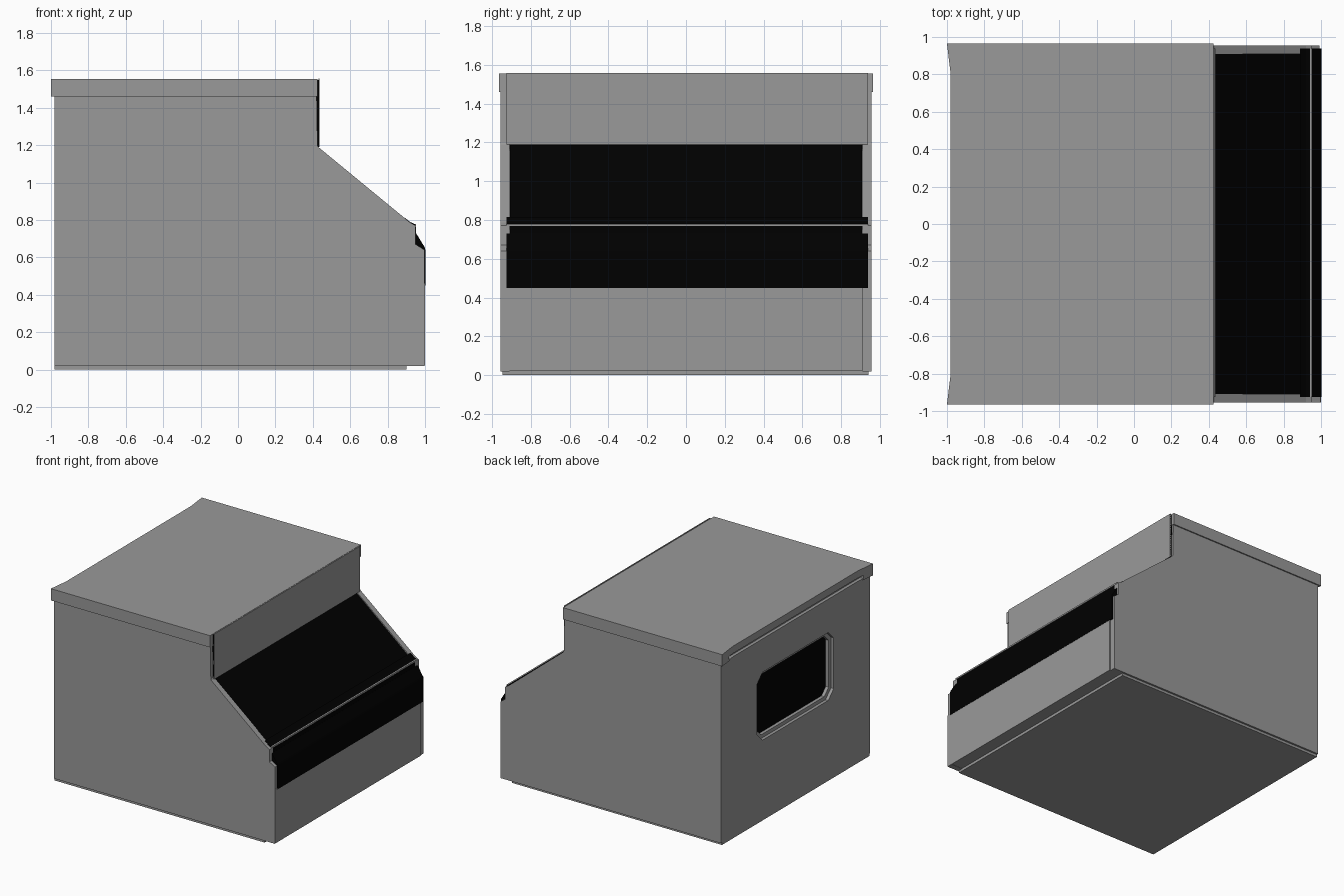
import bpy, bmesh

if "Cube" in bpy.data.objects:
    bpy.data.objects.remove(bpy.data.objects["Cube"])


def material(name, v):
    m = bpy.data.materials.new(name)
    m.diffuse_color = (v, v, v, 1)
    m.use_nodes = True
    m.node_tree.nodes["Principled BSDF"].inputs["Base Color"].default_value = m.diffuse_color
    return m


black = material("black_panel", 0.0)
grey = material("grey_metal", 0.32)


def prism(name, pts, axis, lo, hi, mat=grey):
    """Extrude a 2D outline along an axis: x -> (y,z), y -> (x,z), z -> (x,y)."""
    place = {"x": lambda a, b, t: (t, a, b),
             "y": lambda a, b, t: (a, t, b),
             "z": lambda a, b, t: (a, b, t)}[axis]
    bm = bmesh.new()
    ends = [[bm.verts.new(place(a, b, t)) for a, b in pts] for t in (lo, hi)]
    for ring in ends:
        bm.faces.new(ring)
    n = len(pts)
    for i in range(n):
        j = (i + 1) % n
        bm.faces.new((ends[0][i], ends[0][j], ends[1][j], ends[1][i]))
    bmesh.ops.recalc_face_normals(bm, faces=bm.faces[:])
    me = bpy.data.meshes.new(name)
    bm.to_mesh(me)
    bm.free()
    ob = bpy.data.objects.new(name, me)
    bpy.context.collection.objects.link(ob)
    me.materials.append(mat)
    return ob


def box(name, x, y, z, mat=grey):
    return prism(name, [(x[0], y[0]), (x[1], y[0]), (x[1], y[1]), (x[0], y[1])], "z", *z, mat)


def chamfered(y, z0, z1, c):
    """Symmetric rectangle in the y-z plane with cut corners."""
    return [(-y + c, z0), (y - c, z0), (y, z0 + c), (y, z1 - c),
            (y - c, z1), (-y + c, z1), (-y, z1 - c), (-y, z0 + c)]


def cut(ob, cutter):
    mod = ob.modifiers.new("cut", "BOOLEAN")
    mod.operation, mod.solver, mod.object = "DIFFERENCE", "EXACT", cutter
    bpy.context.view_layer.objects.active = ob
    bpy.ops.object.modifier_apply(modifier=mod.name)
    bpy.data.objects.remove(cutter)


# Base plate
box("base_plate", (-0.98, 0.90), (-0.945, 0.94), (0, 0.025))

# Side panels with the stepped, sloping front; the right one sits slightly back
for s, label, front in ((-1, "left", 0.998), (1, "right", 0.992)):
    side = [(-0.98, 0.02), (front, 0.02), (front, 0.64), (0.95, 0.67), (0.95, 0.77),
            (0.92, 0.787), (0.43, 1.19), (0.425, 1.2), (0.42, 1.5), (-0.98, 1.5)]
    prism(f"side_panel_{label}", side, "y", s * 0.91, s * 0.955)

# Cabinet core, sunk slightly between the side panels
core = [(-0.98, 0.022), (0.99, 0.022), (0.99, 0.62), (0.93, 0.70), (0.90, 0.77),
        (0.42, 1.16), (0.42, 1.5), (-0.98, 1.5)]
body = prism("cabinet_body", core, "y", -0.91, 0.91)

# Stepped window recess in the back
cut(body, prism("cutter", chamfered(0.49, 0.65, 1.20, 0.07), "x", -1.1, -0.955))
cut(body, prism("cutter", chamfered(0.46, 0.68, 1.17, 0.055), "x", -1.1, -0.92))
prism("back_window", chamfered(0.459, 0.681, 1.169, 0.055), "x", -0.93, -0.915, black)

# Lower front panel
box("lower_front_panel", (0.98, 1.0), (-0.955, 0.91), (0.022, 0.46))

# Lid with flared back corners
lid = prism("lid", [(-1.0, -0.965), (0.425, -0.965), (0.425, 0.965), (-1.0, 0.965),
                    (-0.98, 0.80), (-0.98, -0.80)], "z", 1.46, 1.555)

# Finger groove under the back edge of the lid
for ob in (lid, body):
    cut(ob, box("cutter", (-1.1, -0.955), (-0.86, 0.86), (1.47, 1.497)))

# Upright front panel under the lid edge
box("upper_panel_backing", (0.40, 0.433), (-0.925, 0.938), (1.19, 1.55), black)
box("upper_front_panel", (0.43, 0.437), (-0.925, 0.938), (1.19, 1.557))

# Sloping display panel
prism("sloping_panel", [(0.42, 1.187), (0.425, 1.187), (0.92, 0.777), (0.90, 0.76), (0.42, 1.15)],
      "y", -0.908, 0.908, black)

# Trim rail, recess and light strip at the foot of the slope
prism("trim_rail", [(0.888, 0.815), (0.92, 0.79), (0.945, 0.778), (0.948, 0.75), (0.89, 0.75)],
      "y", -0.925, 0.938, black)
box("trim_recess", (0.89, 0.951), (-0.908, 0.908), (0.70, 0.765), black)
box("trim_strip", (0.935, 0.952), (-0.925, 0.938), (0.768, 0.78))

# Bumper below the slope
prism("front_bumper", [(0.94, 0.73), (0.952, 0.73), (0.998, 0.655), (1.002, 0.64),
                       (1.002, 0.45), (0.97, 0.45), (0.94, 0.66)],
      "y", -0.925, 0.938, black)
